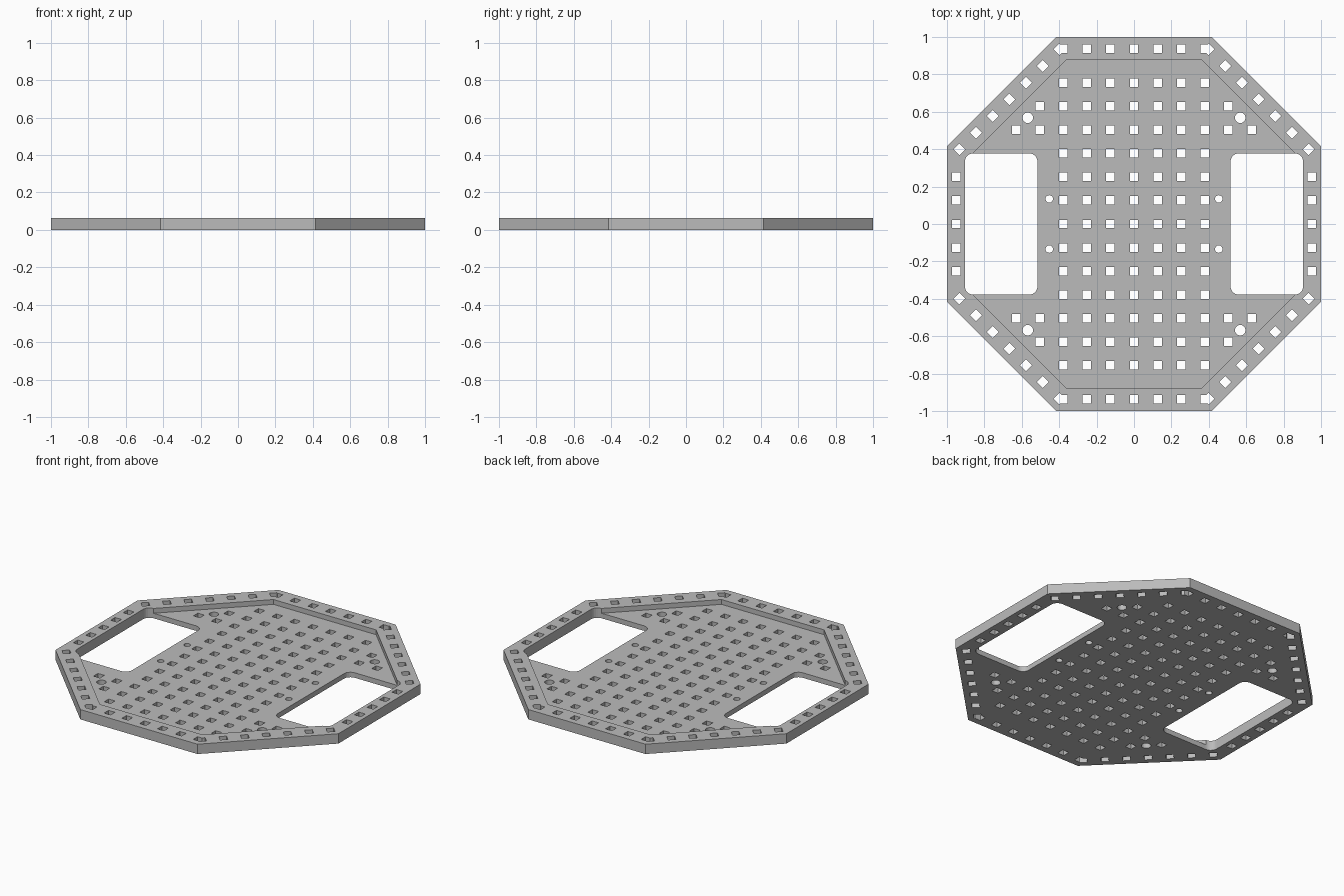
import bpy
from math import pi, cos, sin
from mathutils import Vector, Matrix

if "Cube" in bpy.data.objects:
    bpy.data.objects.remove(bpy.data.objects["Cube"])

THICK = 0.063     # plate height
FLOOR = 0.032     # height of the recessed floor
PITCH = 0.126     # hole spacing
HOLE = 0.045      # side of a square hole


def ring(sides, radius, centre=(0, 0), turn=0.0):
    """Corner points of a regular polygon."""
    return [(centre[0] + radius * cos(turn + 2 * pi * i / sides),
             centre[1] + radius * sin(turn + 2 * pi * i / sides)) for i in range(sides)]


def square(x, y, turn=0.0):
    return ring(4, HOLE / 2 ** 0.5, (x, y), turn + pi / 4)


def rounded_rect(x, y, half_x, half_y, r, steps=6):
    points = []
    for q, (sx, sy) in enumerate([(1, 1), (-1, 1), (-1, -1), (1, -1)]):
        for i in range(steps + 1):
            a = (q + i / steps) * pi / 2
            points.append((x + sx * (half_x - r) + r * cos(a),
                           y + sy * (half_y - r) + r * sin(a)))
    return points


def prisms(name, outlines, z0, z1):
    """One object made of upright prisms, one for each outline."""
    verts, faces = [], []
    for pts in outlines:
        b, n = len(verts), len(pts)
        verts += [(x, y, z0) for x, y in pts] + [(x, y, z1) for x, y in pts]
        faces.append([b + i for i in reversed(range(n))])
        faces.append([b + n + i for i in range(n)])
        faces += [[b + i, b + (i + 1) % n, b + n + (i + 1) % n, b + n + i] for i in range(n)]
    mesh = bpy.data.meshes.new(name)
    mesh.from_pydata(verts, [], faces)
    obj = bpy.data.objects.new(name, mesh)
    bpy.context.collection.objects.link(obj)
    return obj


def cut(target, outlines, z0=-0.1):
    """Cut the outlines out of the target, from z0 upwards."""
    cutter = prisms("cutter", outlines, z0, 0.2)
    cutter.hide_render = True
    mod = target.modifiers.new("cut", "BOOLEAN")
    mod.operation, mod.solver, mod.object = "DIFFERENCE", "EXACT", cutter
    bpy.context.view_layer.objects.active = target
    bpy.ops.object.modifier_apply(modifier=mod.name)
    bpy.data.objects.remove(cutter)


# Octagonal plate with a recessed floor
corner = 1 / cos(pi / 8)
plate = prisms("octagon_plate", [ring(8, corner, turn=pi / 8)], 0, THICK)
cut(plate, [ring(8, 0.876 * corner, turn=pi / 8)], FLOOR)

# Side windows
cut(plate, [rounded_rect(s * 0.71, 0, 0.194, 0.378, 0.045) for s in (-1, 1)])

# Floor grid, with extra holes towards the diagonals
holes = [square(i * PITCH, j * PITCH) for i in range(-3, 4) for j in range(-6, 7)]
for sx in (-1, 1):
    for sy in (-1, 1):
        holes += [square(sx * i * PITCH, sy * j * PITCH) for i, j in [(4, 4), (5, 4), (4, 5)]]
        # Round bolt holes
        holes.append(ring(24, 0.028, (sx * 0.568, sy * 0.568)))
        holes.append(ring(20, 0.02, (sx * 0.453, sy * 0.134)))

# Rim holes along the straight sides
for s in (-1, 1):
    holes += [square(i * PITCH, s * 0.938) for i in range(-3, 4)]
    holes += [square(s * 0.95, i * PITCH) for i in range(-2, 3)]
cut(plate, holes)

# Rim holes along the diagonal sides
diagonal = []
for k in range(4):
    turn = pi / 4 + k * pi / 2
    spin = Matrix.Rotation(turn, 2)
    for i in range(-3, 4):
        p = spin @ Vector((0.942, i * PITCH))
        diagonal.append(square(p.x, p.y, turn))
cut(plate, diagonal)

# Plain grey finish
grey = bpy.data.materials.new("plain grey")
grey.use_nodes = True
colour = (0.5, 0.5, 0.5, 1)
grey.diffuse_color = colour
grey.node_tree.nodes["Principled BSDF"].inputs["Base Color"].default_value = colour
plate.data.materials.clear()
plate.data.materials.append(grey)
for face in plate.data.polygons:
    face.material_index = 0
